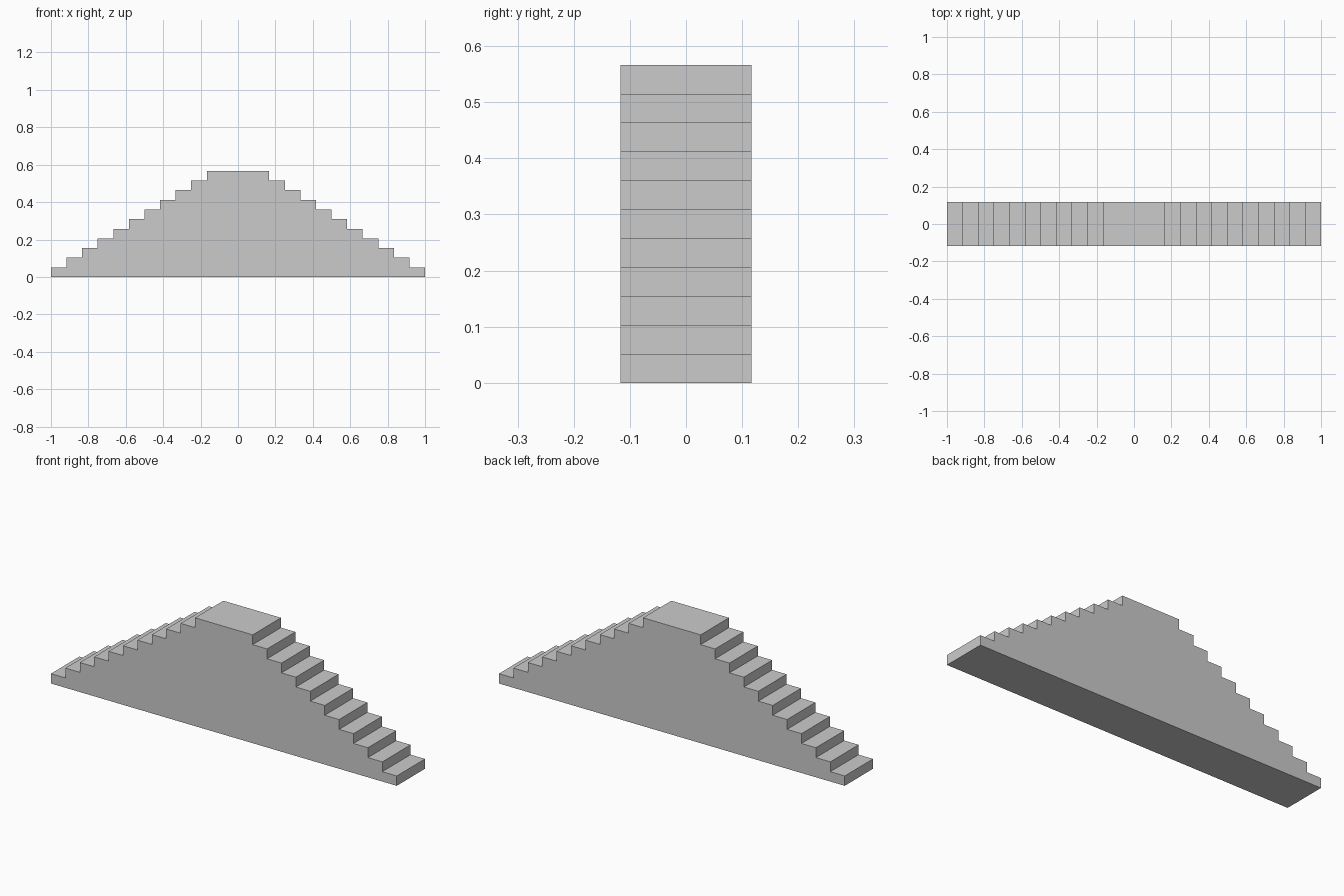
import bpy
import bmesh
from mathutils import Vector

if "Cube" in bpy.data.objects:
    bpy.data.objects.remove(bpy.data.objects["Cube"])

STEPS = 10             # treads on each side of the landing
TREAD = 1 / 12
RISE = 0.5665 / 11
DEPTH = 0.2335

# Right half of the stepped outline, from the ground up to the landing
right = []
for i in range(STEPS + 1):
    x = 1 - i * TREAD
    right += [(x, i * RISE), (x, (i + 1) * RISE)]

# Mirror to complete the outline
outline = right + [(-x, z) for x, z in reversed(right)]

# Extrude the outline front to back into a solid double staircase
bm = bmesh.new()
front = bm.faces.new([bm.verts.new((x, -DEPTH / 2, z)) for x, z in outline])
extruded = bmesh.ops.extrude_face_region(bm, geom=[front], use_keep_orig=True)
back_verts = [g for g in extruded["geom"] if isinstance(g, bmesh.types.BMVert)]
bmesh.ops.translate(bm, verts=back_verts, vec=Vector((0, DEPTH, 0)))
bmesh.ops.recalc_face_normals(bm, faces=bm.faces)

mesh = bpy.data.meshes.new("double_staircase")
bm.to_mesh(mesh)
bm.free()
stairs = bpy.data.objects.new("double_staircase", mesh)
bpy.context.collection.objects.link(stairs)
